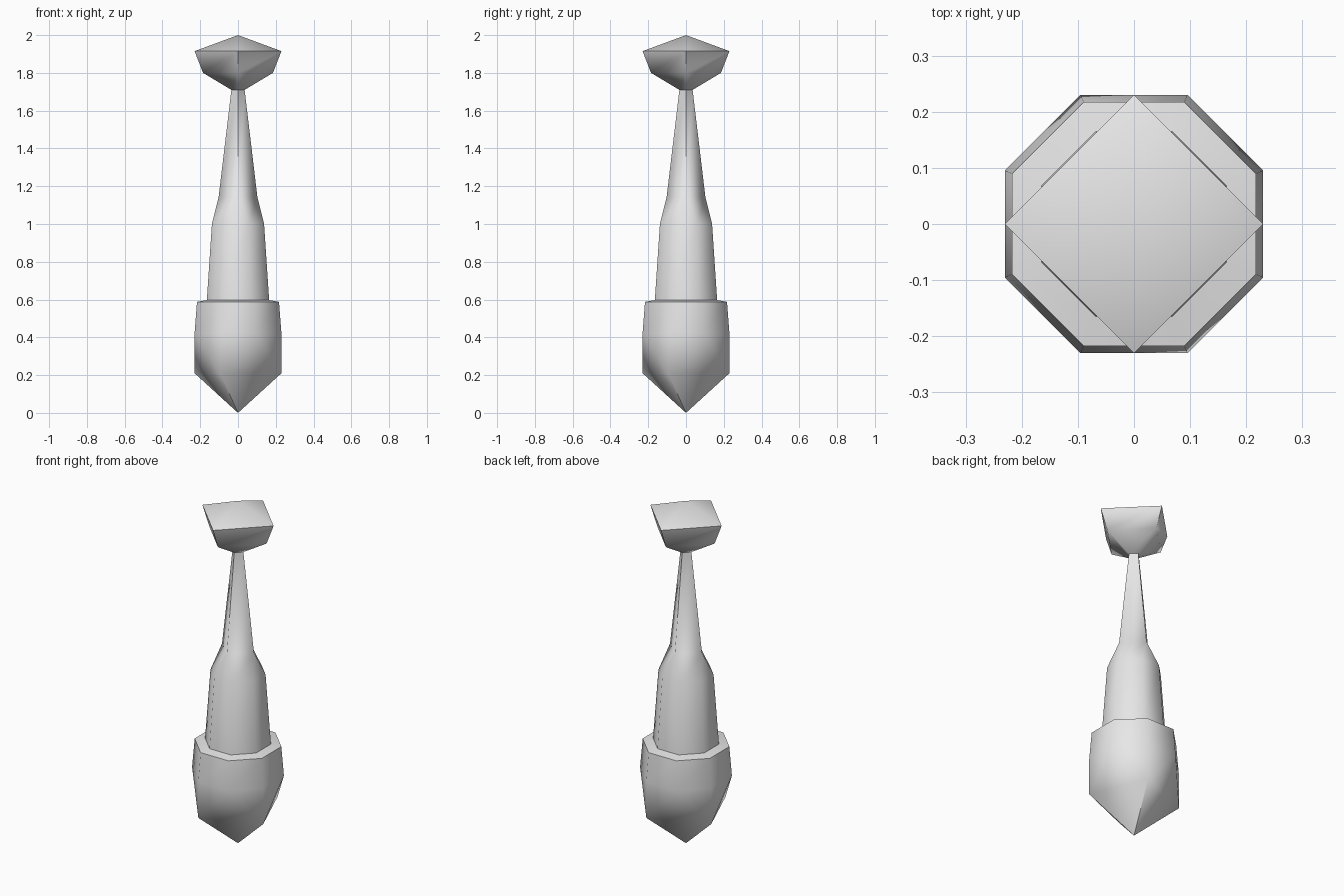
import bpy, bmesh, math

if "Cube" in bpy.data.objects:
    bpy.data.objects.remove(bpy.data.objects["Cube"])

C = math.cos(math.pi / 8)   # apothem / radius of an octagon

stone = bpy.data.materials.new("light_grey")
stone.diffuse_color = (0.8, 0.8, 0.8, 1)
stone.use_nodes = True
stone.node_tree.nodes["Principled BSDF"].inputs["Base Color"].default_value = stone.diffuse_color


def octagon(bm, apothem, z):
    """Eight vertices with flat sides facing the axes."""
    r = apothem / C
    return [bm.verts.new((r * math.cos(math.pi / 8 + k * math.pi / 4),
                          r * math.sin(math.pi / 8 + k * math.pi / 4), z)) for k in range(8)]


def diamond(bm, r, z):
    """Square with corners on the axes, each corner listed twice."""
    c = [bm.verts.new((r * math.cos(k * math.pi / 2), r * math.sin(k * math.pi / 2), z))
         for k in range(4)]
    return [c[((k + 1) // 2) % 4] for k in range(8)]


def point(bm, z):
    return [bm.verts.new((0, 0, z))] * 8


def loft(name, bm, rings, angle):
    """Skin a stack of eight-entry rings, collapsing repeated corners."""
    for lo, hi in zip(rings, rings[1:]):
        for k in range(8):
            n = (k + 1) % 8
            vs = list(dict.fromkeys((lo[k], lo[n], hi[n], hi[k])))
            if len(vs) > 2:
                bm.faces.new(vs)
    me = bpy.data.meshes.new(name)
    bm.to_mesh(me)
    bm.free()
    me.materials.append(stone)
    ob = bpy.data.objects.new(name, me)
    bpy.context.collection.objects.link(ob)
    bpy.ops.object.select_all(action='DESELECT')
    ob.select_set(True)
    bpy.context.view_layer.objects.active = ob
    bpy.ops.object.shade_smooth_by_angle(angle=math.radians(angle))


# Base: pointed foot, four-cornered below, eight-sided above, with a flat rim
bm = bmesh.new()
belly = octagon(bm, 0.23, 0.42)
corner = {k: bm.verts.new((belly[k].co.x, belly[k].co.y, 0.21)) for k in (1, 3, 5, 7)}
step = [corner.get(k, belly[k]) for k in range(8)]
square = [corner[k if k % 2 else (k - 1) % 8] for k in range(8)]
loft("base", bm, [point(bm, 0), square, step, belly,
                  octagon(bm, 0.217, 0.588), octagon(bm, 0.165, 0.597)], 50)

# Shaft: eight-sided trunk turning into a thin four-sided neck
bm = bmesh.new()
loft("shaft", bm, [octagon(bm, 0.165, 0.597), octagon(bm, 0.138, 1.0),
                   diamond(bm, 0.103, 1.14), diamond(bm, 0.035, 1.71)], 50)

# Head: four-sided cup with a low pyramid top
bm = bmesh.new()
loft("head", bm, [diamond(bm, 0.035, 1.71), diamond(bm, 0.185, 1.80),
                  diamond(bm, 0.23, 1.915), point(bm, 2.0)], 60)
